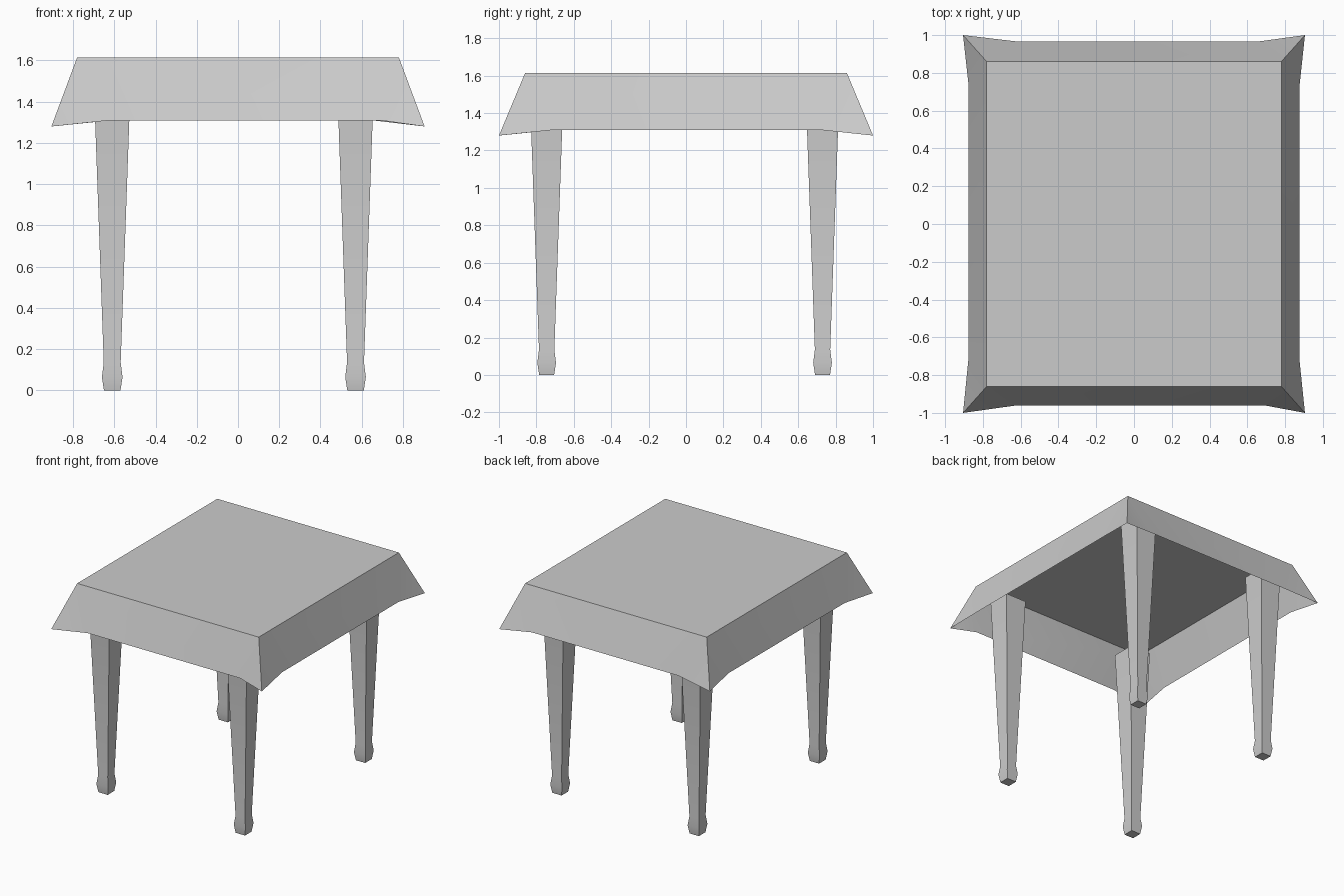
import bpy, bmesh

if "Cube" in bpy.data.objects:
    bpy.data.objects.remove(bpy.data.objects["Cube"])


def make_object(name, bm, smooth_angle):
    bmesh.ops.recalc_face_normals(bm, faces=bm.faces)
    mesh = bpy.data.meshes.new(name)
    bm.to_mesh(mesh)
    bm.free()
    obj = bpy.data.objects.new(name, mesh)
    bpy.context.collection.objects.link(obj)
    bpy.ops.object.select_all(action='DESELECT')
    obj.select_set(True)
    bpy.context.view_layer.objects.active = obj
    bpy.ops.object.shade_smooth_by_angle(angle=smooth_angle)
    return obj


# Tablecloth: thin flat top with flared sides and drooping corners
bm = bmesh.new()
corners = [(-1, -1), (1, -1), (1, 1), (-1, 1)]
top = [bm.verts.new((0.78 * x, 0.86 * y, 1.615)) for x, y in corners]
tips = [bm.verts.new((0.905 * x, 1.0 * y, 1.28)) for x, y in corners]
hems = [((-0.62, -0.96), (0.69, -0.96)),
        ((0.875, -0.71), (0.875, 0.72)),
        ((0.65, 0.965), (-0.61, 0.965)),
        ((-0.875, 0.73), (-0.875, -0.70))]
bm.faces.new(top)
for i, (start, end) in enumerate(hems):
    j = (i + 1) % 4
    a = bm.verts.new((*start, 1.31))
    b = bm.verts.new((*end, 1.31))
    bm.faces.new((top[i], tips[i], a))
    bm.faces.new((top[i], a, b, top[j]))
    bm.faces.new((top[j], b, tips[j]))
make_object("tablecloth", bm, 0.35)


# Tapered square legs with a small swelling at the foot
def make_leg(name, cx, cy):
    profile = [(0.0, 0.04), (0.065, 0.05), (0.135, 0.041), (1.51, 0.09)]
    bm = bmesh.new()
    rings = [[bm.verts.new((cx + h * x, cy + h * y, z)) for x, y in corners]
             for z, h in profile]
    for low, high in zip(rings, rings[1:]):
        for i in range(4):
            j = (i + 1) % 4
            bm.faces.new((low[i], low[j], high[j], high[i]))
    bm.faces.new(rings[0])
    bm.faces.new(rings[-1])
    make_object(name, bm, 0.52)


for depth, cy in (("front", -0.745), ("back", 0.73)):
    for side, cx in (("left", -0.61), ("right", 0.57)):
        make_leg(f"{depth}_{side}_leg", cx, cy)
